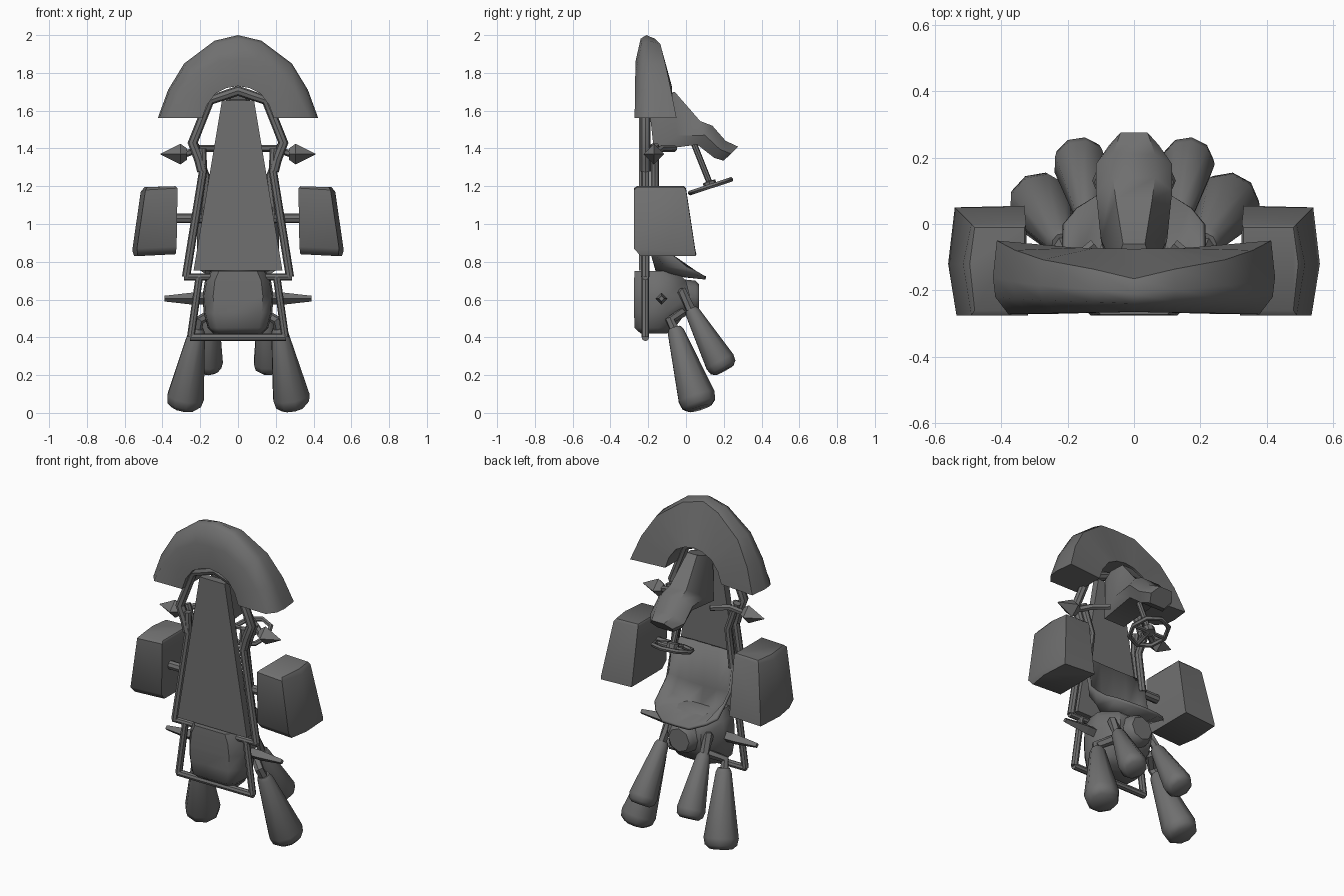
import bpy, bmesh, math
from mathutils import Vector

if "Cube" in bpy.data.objects:
    bpy.data.objects.remove(bpy.data.objects["Cube"])

grey = bpy.data.materials.new("dark_grey")
grey.diffuse_color = (0.16, 0.16, 0.16, 1)
grey.use_nodes = True
grey.node_tree.nodes["Principled BSDF"].inputs["Base Color"].default_value = grey.diffuse_color


def finish(name, bm, smooth=True, angle=40):
    bmesh.ops.remove_doubles(bm, verts=bm.verts, dist=0.0005)
    bmesh.ops.recalc_face_normals(bm, faces=bm.faces)
    me = bpy.data.meshes.new(name)
    bm.to_mesh(me)
    bm.free()
    ob = bpy.data.objects.new(name, me)
    bpy.context.collection.objects.link(ob)
    me.materials.append(grey)
    if smooth:
        bpy.context.view_layer.objects.active = ob
        ob.select_set(True)
        bpy.ops.object.shade_smooth_by_angle(angle=math.radians(angle))
        ob.select_set(False)
    return ob


def skin(bm, rings):
    """Bridge equal-length rings of points and cap both ends."""
    vs = [[bm.verts.new(p) for p in r] for r in rings]
    n = len(vs[0])
    for a, b in zip(vs, vs[1:]):
        for i in range(n):
            j = (i + 1) % n
            bm.faces.new((a[i], a[j], b[j], b[i]))
    bm.faces.new(vs[0])
    bm.faces.new(vs[-1])


def loft(name, rings, **kw):
    bm = bmesh.new()
    skin(bm, rings)
    return finish(name, bm, **kw)


def sweep(name, path, radii, sides=8, closed=False, **kw):
    """Round tube along a path, one radius per point."""
    pts = [Vector(p) for p in path]
    if not isinstance(radii, (list, tuple)):
        radii = [radii] * len(pts)
    rings = []
    for i, p in enumerate(pts):
        d = Vector()
        if i > 0:
            d += (p - pts[i - 1]).normalized()
        if i < len(pts) - 1:
            d += (pts[i + 1] - p).normalized()
        d.normalize()
        ref = Vector((0, 1, 0)) if abs(d.y) < 0.9 else Vector((1, 0, 0))
        u = d.cross(ref).normalized()
        v = d.cross(u)
        rings.append([p + radii[i] * (math.cos(t) * u + math.sin(t) * v)
                      for t in (2 * math.pi * k / sides for k in range(sides))])
    return loft(name, rings, **kw)


def flip(path):
    return [(-x, y, z) for x, y, z in path]


def pair(name, path, radii, sides=8, **kw):
    sweep(name + "_right", path, radii, sides, **kw)
    sweep(name + "_left", flip(path), radii, sides, **kw)


# Curved nose bumper: sections (inner, outer) blended around an arch
arch = [((0.19, 1.56), (0.425, 1.56)), ((0.165, 1.63), (0.37, 1.71)),
        ((0.12, 1.69), (0.285, 1.85)), ((0.06, 1.72), (0.125, 1.97)),
        ((0, 1.73), (0, 2.0))]
arch += [((-a[0], a[1]), (-b[0], b[1])) for a, b in arch[-2::-1]]
end_sec = [(0, -0.27), (0.80, -0.272), (0.97, -0.22), (1, -0.16), (0.95, -0.05), (0, -0.07)]
mid_sec = [(0, -0.265), (0.5, -0.265), (0.93, -0.24), (1, -0.21), (0.93, -0.165), (0, -0.075)]
rings = []
for i, (a, b) in enumerate(arch):
    t = abs(i - 4) / 4
    ring = []
    for (f0, y0), (f1, y1) in zip(mid_sec, end_sec):
        f, y = f0 + (f1 - f0) * t, y0 + (y1 - y0) * t
        ring.append((a[0] + (b[0] - a[0]) * f, y, a[1] + (b[1] - a[1]) * f))
    rings.append(ring)
loft("nose_bumper", rings, angle=50)

# Side pods
pod = [[(0.33, -0.24, 0.84), (0.53, -0.24, 0.83), (0.55, -0.12, 0.83), (0.54, 0.05, 0.83), (0.33, 0.055, 0.84)],
       [(0.325, -0.275, 0.88), (0.535, -0.275, 0.87), (0.56, -0.12, 0.86), (0.54, 0.05, 0.85), (0.33, 0.05, 0.86)],
       [(0.32, -0.275, 1.19), (0.49, -0.275, 1.18), (0.515, -0.12, 1.17), (0.49, 0.0, 1.18), (0.325, 0.0, 1.19)],
       [(0.33, -0.26, 1.20), (0.48, -0.26, 1.195), (0.495, -0.12, 1.195), (0.48, -0.01, 1.195), (0.33, -0.01, 1.20)]]
loft("side_pod_right", pod, angle=50)
loft("side_pod_left", [flip(r) for r in pod], angle=50)

# Floor pan
loft("floor_pan", [[(-0.235, y, 0.755), (0.235, y, 0.755), (0.085, y, 1.655), (-0.085, y, 1.655)]
                   for y in (-0.25, -0.205)], smooth=False)

# Tube frame
Y = -0.215
hoop = [(0.19, Y, 1.28), (0.205, Y, 1.34), (0.24, Y, 1.43), (0.15, Y, 1.655), (0, Y, 1.705)]
sweep("front_hoop", hoop + flip(hoop[-2::-1]), 0.027)
pair("main_rail", [(0.19, Y, 1.40), (0.185, Y, 1.28), (0.275, Y, 0.72)], 0.022)
sweep("middle_crossbar", [(-0.285, Y, 0.72), (0.285, Y, 0.72)], 0.018)
pair("rear_rail", [(0.205, Y, 0.72), (0.25, Y, 0.4)], 0.02)
sweep("rear_crossbar", [(-0.255, Y, 0.4), (0.255, Y, 0.4)], 0.02)
pair("upper_brace", [(0.23, -0.165, 1.42), (0.17, -0.165, 1.25), (0.2, -0.165, 1.02)], 0.022)
pair("pod_mount", [(0.19, -0.19, 1.03), (0.34, -0.19, 1.03)], 0.026)

# Pointed front hubs with bent steering arms
pair("hub_spike", [(0.27, -0.17, 1.37), (0.305, -0.17, 1.37), (0.41, -0.17, 1.37)],
     [0.03, 0.055, 0.002], 4, smooth=False)
pair("steering_arm", [(0.28, -0.17, 1.37), (0.2, -0.13, 1.40), (0.12, -0.06, 1.40)], 0.018, 6)

# Rear spikes
pair("rear_spike", [(0.12, -0.13, 0.605), (0.24, -0.13, 0.605), (0.39, -0.13, 0.605)],
     [0.03, 0.032, 0.015], 4, smooth=False)

# Engine: rounded barrel
rings = []
for z, w, y0, y1 in [(0.42, 0.13, -0.24, -0.1), (0.45, 0.16, -0.272, -0.06), (0.53, 0.182, -0.275, 0.0),
                     (0.62, 0.188, -0.275, 0.02), (0.7, 0.175, -0.275, 0.0), (0.75, 0.145, -0.272, -0.05)]:
    c, h = (y0 + y1) / 2, (y1 - y0) / 2
    rings.append([(w * s, c + h * t, z) for s, t in
                  [(-0.7, -1), (0.7, -1), (0.95, -0.6), (1, 0.2), (0.6, 1), (-0.6, 1), (-1, 0.2), (-0.95, -0.6)]])
loft("engine", rings, angle=50)
sweep("engine_head", [(0, -0.05, 0.61), (0, 0.05, 0.61), (0, 0.07, 0.61)], [0.1, 0.09, 0.07], 8)

# Bucket seat: dished sheet with thickness
cols = [(0, [(-0.19, 1.1), (-0.18, 0.85), (-0.15, 0.74), (0.105, 0.715)]),
        (0.09, [(-0.19, 1.1), (-0.18, 0.85), (-0.15, 0.745), (0.1, 0.715)]),
        (0.17, [(-0.185, 1.1), (-0.17, 0.86), (-0.11, 0.78), (0.05, 0.745)]),
        (0.21, [(-0.16, 1.05), (-0.13, 0.89), (-0.07, 0.83), (0.0, 0.77)])]
cols = [(-x, c) for x, c in cols[:0:-1]] + cols
bm = bmesh.new()
grid = [[bm.verts.new((x, y, z)) for y, z in c] for x, c in cols]
for a, b in zip(grid, grid[1:]):
    for i in range(3):
        bm.faces.new((a[i], a[i + 1], b[i + 1], b[i]))
seat = finish("seat", bm, angle=60)
sol = seat.modifiers.new("thickness", 'SOLIDIFY')
sol.thickness, sol.offset = 0.018, 0

# Steering cowl: hexagonal sections along a sloping hood
rings = []
for (uy, uz), (ly, lz), w in [((-0.06, 1.70), (-0.2, 1.66), 0.06), ((0.075, 1.545), (-0.17, 1.39), 0.1),
                              ((0.14, 1.52), (0.06, 1.42), 0.115), ((0.21, 1.44), (0.15, 1.35), 0.115),
                              ((0.275, 1.41), (0.2, 1.335), 0.075)]:
    my, mz = (uy + ly) / 2, (uz + lz) / 2
    rings.append([(-w * 0.55, uy, uz), (w * 0.55, uy, uz), (w, my, mz),
                  (w * 0.7, ly, lz), (-w * 0.7, ly, lz), (-w, my, mz)])
loft("steering_cowl", rings, angle=50)

# Steering wheel, spokes and column
center = Vector((0, 0.13, 1.2))
axis = Vector((0, -0.31, 0.95)).normalized()
across, side = Vector((0, 0.95, 0.31)).normalized(), Vector((1, 0, 0))
bm = bmesh.new()
rim = []
for k in range(8):
    t = 2 * math.pi * k / 8
    out = math.cos(t) * side + math.sin(t) * across
    rim.append([bm.verts.new(center + out * (0.112 + 0.014 * math.cos(a)) + axis * 0.014 * math.sin(a))
                for a in (math.pi / 3 * m for m in range(6))])
for k in range(8):
    a, b = rim[k], rim[(k + 1) % 8]
    for m in range(6):
        n = (m + 1) % 6
        bm.faces.new((a[m], a[n], b[n], b[m]))
finish("steering_wheel", bm)
for k, t in enumerate((0, math.pi, math.pi * 1.5)):
    sweep(f"wheel_spoke_{k}", [center, center + 0.11 * (math.cos(t) * side + math.sin(t) * across)], 0.012, 6)
sweep("steering_column", [center - axis * 0.01, center + axis * 0.025, center + axis * 0.03, (0, 0.04, 1.43)],
      [0.035, 0.035, 0.016, 0.016])

# Flared exhausts and their bent feed pipes
def exhaust(name, top, tip, r0, r1):
    a, b = Vector(top), Vector(tip)
    stops = [(0, r0 * 0.75), (0.05, r0), (0.86, r1), (0.95, r1 * 0.92), (1, r1 * 0.65)]
    pair(name, [tuple(a.lerp(b, t)) for t, _ in stops], [r for _, r in stops], 9, angle=50)


exhaust("outer_exhaust", (0.215, -0.06, 0.45), (0.29, 0.075, 0.025), 0.045, 0.1)
exhaust("inner_exhaust", (0.14, 0.025, 0.55), (0.165, 0.205, 0.225), 0.04, 0.082)
pair("outer_pipe", [(0.218, -0.055, 0.43), (0.205, -0.085, 0.49), (0.13, -0.02, 0.53)], 0.026, 6)
pair("inner_pipe", [(0.14, 0.035, 0.53), (0.14, -0.02, 0.64), (0.09, -0.07, 0.62)], 0.028, 6)
